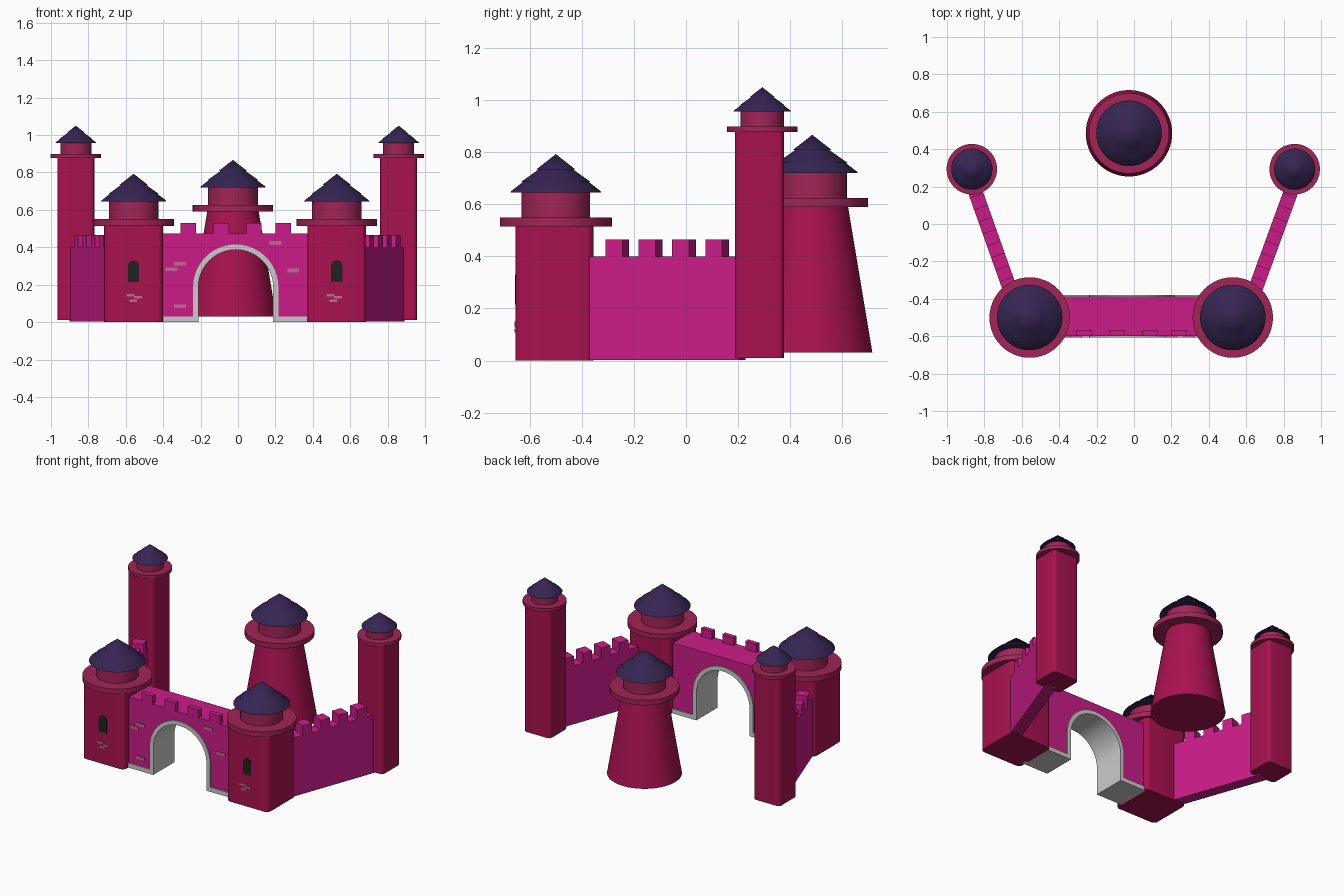
import bpy, bmesh, math
from mathutils import Matrix, Vector

if "Cube" in bpy.data.objects:
    bpy.data.objects.remove(bpy.data.objects["Cube"])


def material(name, rgb):
    m = bpy.data.materials.new(name)
    m.diffuse_color = (*rgb, 1)
    m.use_nodes = True
    m.node_tree.nodes["Principled BSDF"].inputs["Base Color"].default_value = m.diffuse_color
    return m


CRIMSON = material("crimson", (0.40, 0.006, 0.08))
ROSE = material("rose", (0.36, 0.018, 0.095))
MAGENTA = material("magenta", (0.60, 0.012, 0.25))
ROOF = material("roof", (0.036, 0.018, 0.085))
DARK = material("dark", (0.015, 0.015, 0.015))
BRICK = material("brick", (0.55, 0.14, 0.28))


def finish(name, bm, mat=None, smooth=False):
    bmesh.ops.recalc_face_normals(bm, faces=bm.faces)
    me = bpy.data.meshes.new(name)
    bm.to_mesh(me)
    bm.free()
    ob = bpy.data.objects.new(name, me)
    bpy.context.collection.objects.link(ob)
    if mat:
        me.materials.append(mat)
    if smooth:
        bpy.ops.object.select_all(action='DESELECT')
        ob.select_set(True)
        bpy.context.view_layer.objects.active = ob
        bpy.ops.object.shade_smooth_by_angle(angle=math.radians(35))
    return ob


def box(name, center, size, mat, turn=0.0, round_corners=0.0):
    bm = bmesh.new()
    bmesh.ops.create_cube(bm, size=1)
    bmesh.ops.scale(bm, vec=size, verts=bm.verts)
    if round_corners:
        upright = [e for e in bm.edges
                   if abs(e.verts[0].co.z - e.verts[1].co.z) > 1e-4]
        bmesh.ops.bevel(bm, geom=upright, offset=round_corners,
                        segments=5, profile=0.5, affect='EDGES')
    bm.transform(Matrix.Translation(center) @ Matrix.Rotation(turn, 4, 'Z'))
    return finish(name, bm, mat, round_corners > 0)


def lathe(name, x, y, profile, mat, sides=48):
    # profile runs axis to axis as (radius, z)
    bm = bmesh.new()
    vs = [bm.verts.new((r, 0, z)) for r, z in profile]
    es = [bm.edges.new(p) for p in zip(vs, vs[1:])]
    bmesh.ops.spin(bm, geom=vs + es, cent=(0, 0, 0), axis=(0, 0, 1),
                   angle=math.tau, steps=sides)
    bmesh.ops.remove_doubles(bm, verts=bm.verts, dist=1e-5)
    bm.transform(Matrix.Translation((x, y, 0)))
    return finish(name, bm, mat, True)


def extrude(name, outline, y0, y1, mat=None, smooth=False):
    # closed outline in x, z pushed from y0 to y1
    bm = bmesh.new()
    f = bm.faces.new([bm.verts.new((x, y0, z)) for x, z in outline])
    ex = bmesh.ops.extrude_face_region(bm, geom=[f])
    moved = [v for v in ex["geom"] if isinstance(v, bmesh.types.BMVert)]
    bmesh.ops.translate(bm, vec=(0, y1 - y0, 0), verts=moved)
    bmesh.ops.triangulate(bm, faces=[f for f in bm.faces if len(f.verts) > 4])
    return finish(name, bm, mat, smooth)


def arc(cx, cz, r, n=28):
    # half circle from left to right
    return [(cx - r * math.cos(math.pi * i / n), cz + r * math.sin(math.pi * i / n))
            for i in range(n + 1)]


def crown(name, x, y, ring_r, drum_r, roof_r, z_ring, z_drum, z_roof, z_top):
    # ledge, upper drum and three-tier roof
    lathe(name + "_ledge", x, y, [(0, z_ring), (ring_r, z_ring),
                                  (ring_r, z_drum), (0, z_drum)], ROSE)
    lathe(name + "_drum", x, y, [(0, z_drum - 0.01), (drum_r, z_drum - 0.01),
                                 (drum_r, z_roof), (0, z_roof)], ROSE)
    h = z_top - z_roof
    tiers = [(0, 0), (1, 0), (0.98, 0.04), (0.73, 0.27), (0.77, 0.27),
             (0.38, 0.60), (0.43, 0.60), (0, 1)]
    lathe(name + "_roof", x, y, [(r * roof_r, z_roof + t * h) for r, t in tiers], ROOF)


# front towers with window and bricks
for side, x, bx in (("left", -0.558, -0.56), ("right", 0.528, 0.51)):
    box(side + "_front_tower", (x, -0.505, 0.26), (0.315, 0.30, 0.52), CRIMSON,
        round_corners=0.03)
    crown(side + "_front_tower", x, -0.5, 0.215, 0.132, 0.175, 0.515, 0.55, 0.645, 0.793)
    extrude(side + "_window", [(x - 0.03, 0.215)] + arc(x, 0.30, 0.03, 12)
            + [(x + 0.03, 0.215)], -0.657, -0.64, DARK)
    for i, (dx, z) in enumerate(((-0.015, 0.143), (0.025, 0.133), (0.0, 0.115))):
        box(f"{side}_tower_brick_{i}", (bx + dx, -0.652, z), (0.042, 0.014, 0.014), BRICK)

# tall rear towers
for side, x in (("left", -0.867), ("right", 0.859)):
    box(side + "_rear_tower", (x, 0.282, 0.445), (0.197, 0.188, 0.87), CRIMSON,
        round_corners=0.022)
    crown(side + "_rear_tower", x, 0.293, 0.135, 0.083, 0.11, 0.878, 0.90, 0.957, 1.05)

# tapered keep
KX, KY = -0.027, 0.485
lathe("keep", KX, KY, [(0, 0.03), (0.231, 0.03), (0.136, 0.60), (0, 0.60)], CRIMSON, 64)
crown("keep", KX, KY, 0.215, 0.133, 0.175, 0.59, 0.625, 0.72, 0.867)

# gate wall and grey arch lining
CX, CZ, RO, RI = -0.012, 0.187, 0.228, 0.2
extrude("gate_wall", [(-0.45, 0.005), (-0.45, 0.475), (0.42, 0.475), (0.42, 0.005),
                      (CX + RO - 0.01, 0.005)] + arc(CX, CZ, RO - 0.01)[::-1]
        + [(CX - RO + 0.01, 0.005)], -0.60, -0.388, MAGENTA)
extrude("gate_arch", [(-0.42, 0), (-0.42, 0.03), (CX - RO, 0.03)] + arc(CX, CZ, RO)
        + [(CX + RO, 0.03), (0.39, 0.03), (0.39, 0), (CX + RI, 0)]
        + arc(CX, CZ, RI)[::-1] + [(CX - RI, 0)], -0.608, -0.38, None, True)
for i, x in enumerate((-0.265, -0.09, 0.083, 0.243)):
    box(f"gate_merlon_{i}", (x, -0.584, 0.50), (0.083, 0.032, 0.06), MAGENTA)
for i, (x, z) in enumerate(((-0.31, 0.312), (-0.355, 0.283), (-0.31, 0.085),
                            (0.20, 0.423), (0.295, 0.276))):
    box(f"gate_brick_{i}", (x, -0.599, z), (0.063, 0.014, 0.019), BRICK)

# slanted side walls with merlons
for side, s, x0, k in (("left", -1, 0.787, 0.355), ("right", 1, 0.776, 0.365)):
    turn = -s * math.atan(k)

    def along(y, z):
        return Vector((s * (x0 + k * y), y, z))
    y0, y1 = -0.45, 0.215
    box(side + "_wall", along((y0 + y1) / 2, 0.201),
        (0.077, (y1 - y0) * math.hypot(1, k), 0.398), MAGENTA, turn)
    for i in range(4):
        box(f"{side}_wall_merlon_{i}", along(-0.264 + 0.128 * i, 0.43),
            (0.077, 0.069, 0.07), MAGENTA, turn)
